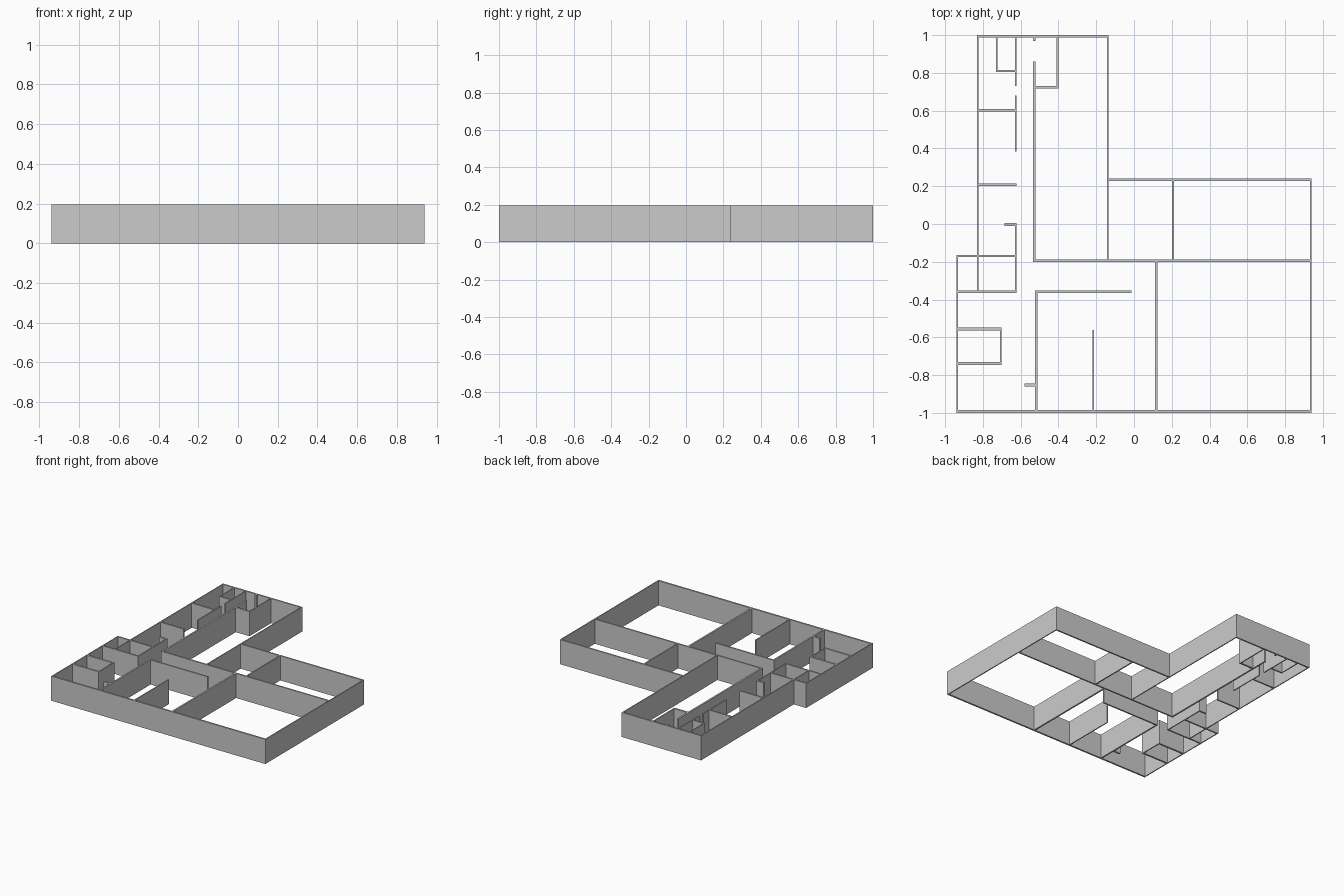
import bpy

if "Cube" in bpy.data.objects:
    bpy.data.objects.remove(bpy.data.objects["Cube"])

H = 0.195                      # wall height
THIN, MID, THICK = 0.008, 0.012, 0.015


def wall(name, x0, x1, y0, y1):
    """Box wall standing on the floor plane."""
    bpy.ops.mesh.primitive_cube_add(size=1, location=((x0 + x1) / 2, (y0 + y1) / 2, H / 2))
    ob = bpy.context.object
    ob.name = name
    ob.scale = (x1 - x0, y1 - y0, H)
    bpy.ops.object.transform_apply(location=False, rotation=False, scale=True)


def wall_x(name, y, x0, x1, t=MID):
    wall(name, x0, x1, y - t / 2, y + t / 2)


def wall_y(name, x, y0, y1, t=THIN):
    wall(name, x - t / 2, x + t / 2, y0, y1)


# outer shell
wall_x("outer_wall_back", 0.994, -0.832, -0.136)
wall_x("outer_wall_front", -0.993, -0.94, 0.94, 0.014)
wall_x("outer_wall_wing_back", 0.234, -0.144, 0.94)
wall_x("outer_wall_left_step", -0.17, -0.94, -0.621)
wall_y("outer_wall_right", 0.936, -1.0, 0.24)
wall_y("outer_wall_left_front", -0.936, -1.0, -0.164)
wall_y("outer_wall_left_back", -0.828, -0.364, 1.0)
wall_y("outer_wall_hall_right", -0.14, -0.2, 1.0)

# main partitions of the large rooms
wall_x("spine_wall", -0.194, -0.536, 0.94)
wall_y("wing_partition", 0.207, -0.2, 0.234, 0.01)
wall_y("front_partition", 0.117, -0.993, -0.194, 0.013)
wall_y("hall_left_wall", -0.528, -0.2, 0.86, 0.013)
wall_y("hall_door_stub", -0.528, 0.968, 0.994, 0.013)

# front room
wall_x("front_room_back_wall", -0.359, -0.524, -0.012)
wall_y("front_room_left_wall", -0.518, -0.993, -0.359, 0.012)
wall_y("front_room_divider", -0.217, -0.993, -0.56)
wall_x("front_room_door_stub", -0.853, -0.58, -0.518, THICK)

# back closet
wall_x("closet_front", 0.724, -0.534, -0.401, THICK)
wall_y("closet_side", -0.405, 0.724, 0.994)

# row of small rooms along the left
for i, (y0, y1) in enumerate([(0.73, 0.994), (0.385, 0.68), (-0.364, 0.005)]):
    wall_y(f"corridor_wall_{i}", -0.625, y0, y1)
for i, y in enumerate([0.602, 0.208]):
    wall_x(f"small_room_divider_{i}", y, -0.828, -0.621)
wall_x("shaft_front", 0.81, -0.731, -0.621)
wall_y("shaft_side", -0.727, 0.81, 0.994)
wall_x("corridor_door_stub", -0.002, -0.685, -0.621, THICK)
wall_x("step_room_front", -0.359, -0.94, -0.621)

# alcove at the front left
for i, y in enumerate([-0.556, -0.738]):
    wall_x(f"alcove_wall_{i}", y, -0.94, -0.701, THICK)
wall_y("alcove_end", -0.705, -0.745, -0.549)
